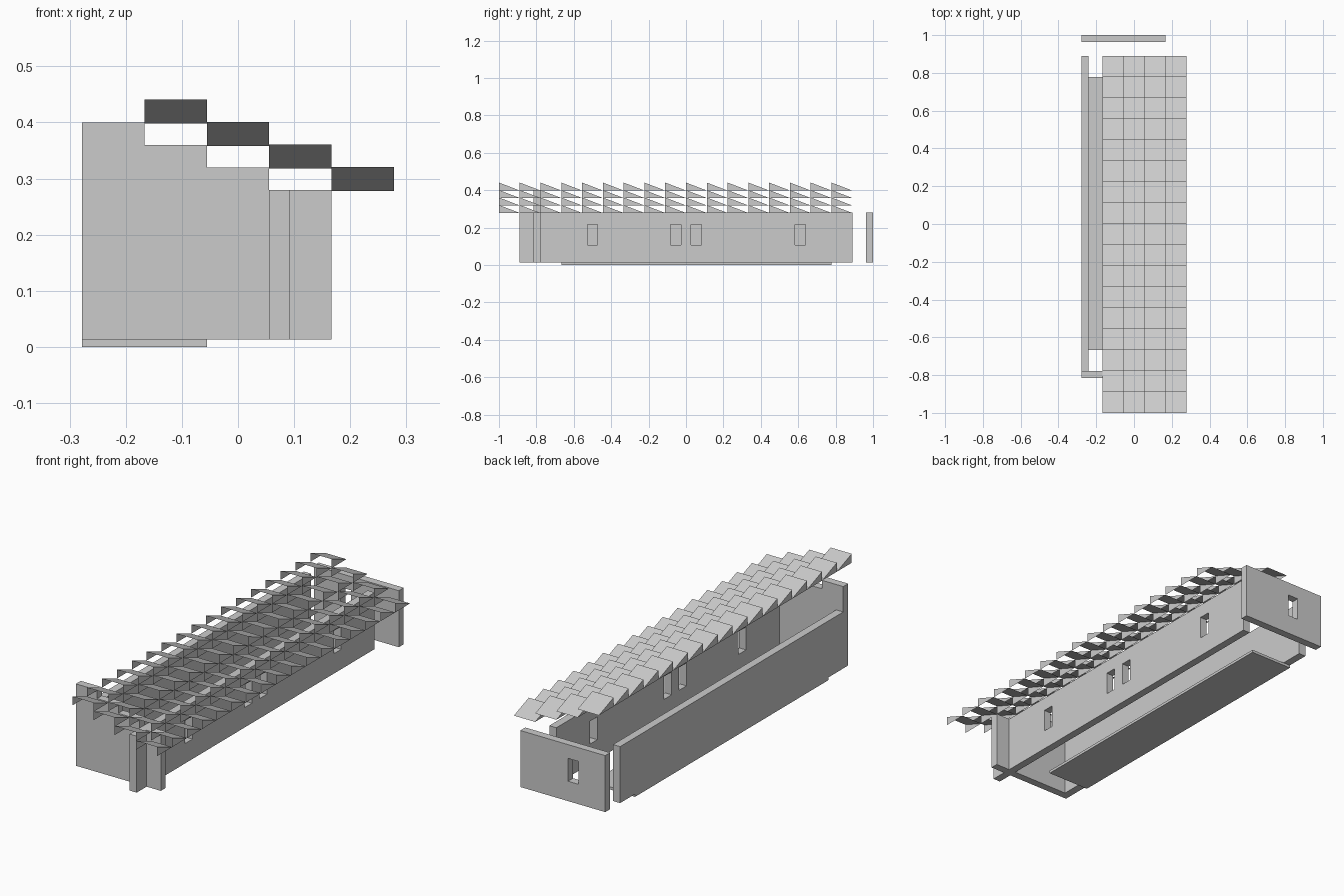
import bpy, bmesh

if "Cube" in bpy.data.objects:
    bpy.data.objects.remove(bpy.data.objects["Cube"])

U = 1 / 9          # building module
T = U / 3          # wall thickness
Z0, Z1 = 0.013, 0.28


def mesh_object(name, verts, faces):
    mesh = bpy.data.meshes.new(name)
    mesh.from_pydata(verts, [], faces)
    ob = bpy.data.objects.new(name, mesh)
    bpy.context.collection.objects.link(ob)
    return ob


def box(name, x0, x1, y0, y1, z0, z1):
    ob = mesh_object(name, [], [])
    bm = bmesh.new()
    bmesh.ops.create_cube(bm, size=1)
    for v in bm.verts:
        v.co = (x1 if v.co.x > 0 else x0,
                y1 if v.co.y > 0 else y0,
                z1 if v.co.z > 0 else z0)
    bm.to_mesh(ob.data)
    bm.free()
    return ob


def cut_window(wall, cx, cy, wx, wy):
    cutter = box("window_cutter", cx - wx / 2, cx + wx / 2,
                 cy - wy / 2, cy + wy / 2, 0.107, 0.215)
    cutter.hide_render = True
    mod = wall.modifiers.new("window", 'BOOLEAN')
    mod.operation = 'DIFFERENCE'
    mod.solver = 'EXACT'
    mod.object = cutter
    bpy.context.view_layer.objects.active = wall
    bpy.ops.object.modifier_apply(modifier=mod.name)
    bpy.data.objects.remove(cutter)


# Floor slab
box("floor", -2.5 * U, -0.5 * U, -6 * U, 7 * U, 0, Z0)

# Long side walls, the right one with four windows
box("left_wall", -2.5 * U, -2.5 * U + T, -7 * U, 8 * U, Z0, Z1)
right = box("right_wall", 0.5 * U, 0.5 * U + T, -8 * U, 8 * U, Z0, Z1)
for k in (-4.5, -0.5, 0.5, 5.5):
    cut_window(right, 0.5 * U + T / 2, k * U, T * 3, U / 2)

# Detached back wall with one window
back = box("back_wall", -2.5 * U, 1.5 * U, 9 * U - T, 9 * U, Z0, Z1)
cut_window(back, -U, 9 * U - T / 2, U / 2, T * 3)

# Front wall: stepped profile extruded to wall thickness
profile = [(-2.5 * U, Z0), (1.5 * U, Z0)]
for i in range(4):
    z = Z1 + 0.04 * i
    profile += [((1.5 - i) * U, z), ((0.5 - i) * U, z)]
n = len(profile)
y0, y1 = -7 * U - T, -7 * U
verts = [(x, y0, z) for x, z in profile] + [(x, y1, z) for x, z in profile]
faces = [tuple(range(n)), tuple(reversed(range(n, 2 * n)))]
faces += [(i, i + n, (i + 1) % n + n, (i + 1) % n) for i in range(n)]
mesh_object("front_wall", verts, faces)

# Roof: four stepped rows of tilted open tiles with triangular cheeks
for row in range(4):
    x0, x1 = (1.5 - row) * U, (2.5 - row) * U
    z = 0.278 + 0.04 * row
    h, ya, yb = 0.0425, -9 * U, -8 * U
    tile = [(x0, ya, z + h), (x1, ya, z + h), (x1, yb, z), (x0, yb, z),
            (x0, ya, z), (x1, ya, z)]
    ob = mesh_object(f"roof_row_{row + 1}", tile,
                     [(3, 2, 1, 0), (5, 2, 1), (4, 0, 3)])
    arr = ob.modifiers.new("tiles", 'ARRAY')
    arr.count = 17
    arr.use_relative_offset = False
    arr.use_constant_offset = True
    arr.constant_offset_displace = (0, U, 0)
